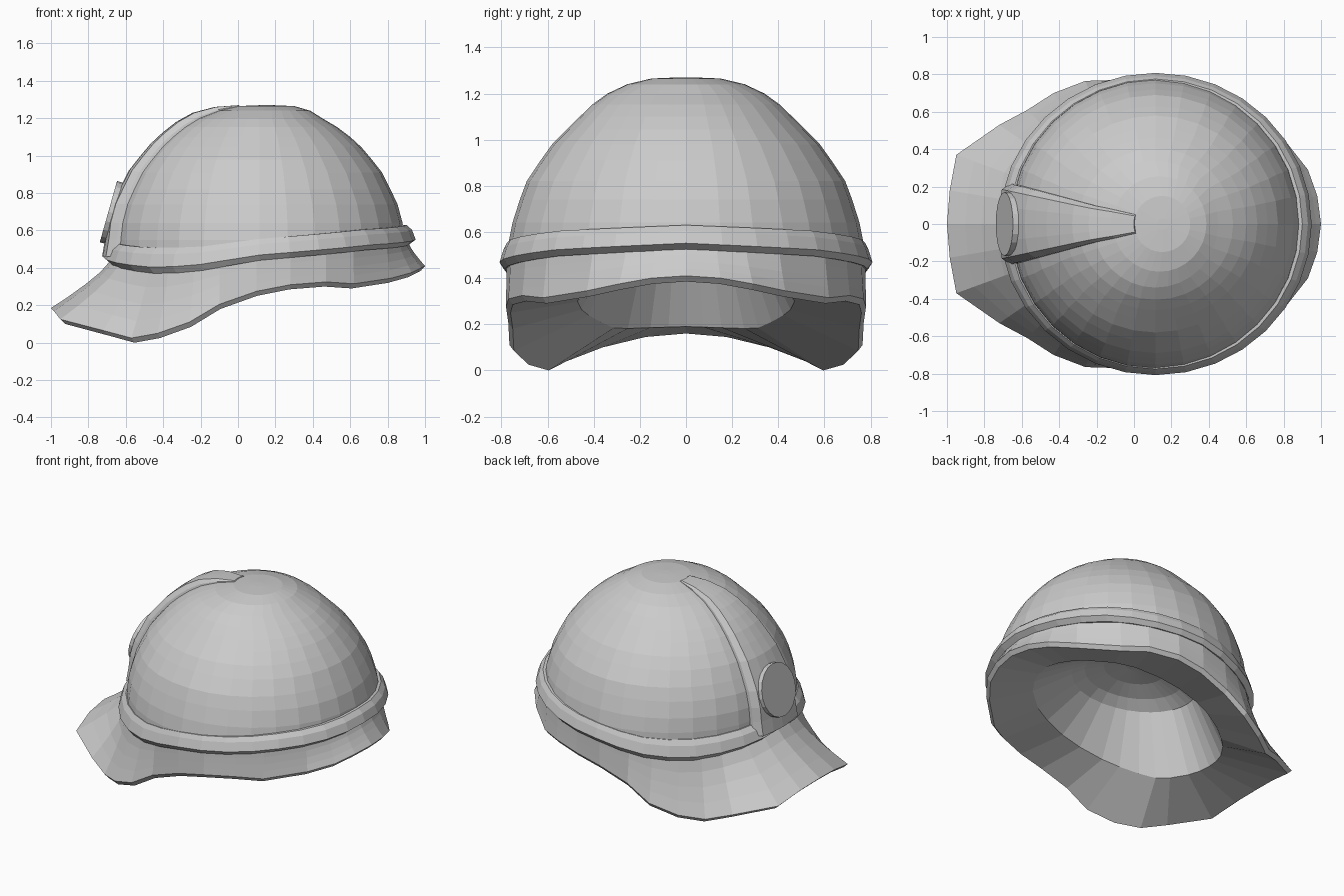
import bpy, bmesh
from math import sin, cos, pi, atan2, degrees, radians, sqrt
from mathutils import Vector

if "Cube" in bpy.data.objects:
    bpy.data.objects.remove(bpy.data.objects["Cube"])

N = 32          # sides around the dome
CX = 0.115      # dome centre
EVEN = [360 * i / N for i in range(N)]


def interp(x, pts):
    """Piecewise linear lookup; pts are (x, value...) sorted by x."""
    if x <= pts[0][0]:
        return pts[0][1:]
    for a, b in zip(pts, pts[1:]):
        if x <= b[0]:
            t = (x - a[0]) / (b[0] - a[0])
            return tuple(p + (q - p) * t for p, q in zip(a[1:], b[1:]))
    return pts[-1][1:]


def loft(name, rows, loop_rows=False, cap_start=False, cap_end=False):
    bm = bmesh.new()
    vs = [[bm.verts.new(p) for p in row] for row in rows]
    n = len(rows[0])
    pairs = list(zip(vs, vs[1:]))
    if loop_rows:
        pairs.append((vs[-1], vs[0]))
    for a, b in pairs:
        for i in range(n):
            j = (i + 1) % n
            bm.faces.new((a[i], a[j], b[j], b[i]))
    if cap_start:
        bm.faces.new(vs[0])
    if cap_end:
        bm.faces.new(vs[-1])
    bmesh.ops.recalc_face_normals(bm, faces=bm.faces)
    me = bpy.data.meshes.new(name)
    bm.to_mesh(me)
    bm.free()
    ob = bpy.data.objects.new(name, me)
    bpy.context.collection.objects.link(ob)
    return ob


def ring(rx, ry, zf, cx=CX, angles=EVEN):
    """zf gets the angle from the brim (0) to the neck (180)."""
    return [Vector((cx + rx * cos(radians(a)), ry * sin(radians(a)), zf(min(a, 360 - a))))
            for a in angles]


# Dome: x radius, y radius, height
profile = [(.78, .775, .45), (.775, .77, .55), (.765, .752, .64), (.738, .72, .74),
           (.70, .69, .82), (.655, .63, .91), (.60, .58, .98), (.545, .515, 1.045),
           (.485, .46, 1.10), (.415, .405, 1.153), (.335, .34, 1.20),
           (.25, .255, 1.24), (.15, .15, 1.265), (.03, .03, 1.27)]


def drift(z):
    return CX + max(0, z - 1.2) * .55


loft("dome", [ring(rx, ry, lambda d, z=z: z, drift(z)) for rx, ry, z in profile], cap_end=True)


# Raised band around the dome base
def band_z(d):
    return interp(d, [(0, .63), (45, .605), (90, .555), (112, .515), (130, .505),
                      (150, .515), (180, .54)])[0]


def band_h(d):
    return interp(d, [(0, .105), (90, .115), (130, .14), (180, .11)])[0]


loft("band", [ring(rx, ry, lambda d, o=o: band_z(d) - o * band_h(d)) for rx, ry, o in
              [(.74, .735, 0), (.785, .775, 0), (.815, .79, .25),
               (.835, .808, .75), (.80, .785, 1), (.74, .735, .95)]], loop_rows=True)

# Skirt rim, front brim to neck guard, one half: x, y, z
rim = [(1.0, 0, .41), (.98, .15, .40), (.93, .29, .375), (.82, .43, .345), (.62, .62, .315),
       (.47, .71, .325), (.28, .77, .31), (.1, .78, .275), (-.1, .77, .205), (-.26, .765, .11),
       (-.43, .70, .05), (-.57, .61, .025), (-.72, .53, .065), (-.95, .37, .125),
       (-.985, .18, .17), (-1.0, 0, .185)]
half = [degrees(atan2(y, x - CX)) for x, y, z in rim]
angles = half + [360 - a for a in half[-2:0:-1]]
rim_ring = [Vector(p) for p in rim] + [Vector((x, -y, z)) for x, y, z in rim[-2:0:-1]]
top_ring = ring(.795, .778, lambda d: band_z(d) - .9 * band_h(d), angles=angles)


def between(t):
    out = []
    for a, b in zip(top_ring, rim_ring):
        h = t ** 1.25
        out.append(Vector((a.x + (b.x - a.x) * h, a.y + (b.y - a.y) * h, a.z + (b.z - a.z) * t)))
    return out


lip = [Vector((CX + (p.x - CX) * .975, p.y * .975, p.z - .025)) for p in rim_ring]


def inner_z(d):
    return interp(d, [(0, .41), (60, .36), (90, .30), (120, .23), (140, .18), (180, .19)])[0]


# Skirt: outside, lip, underside and the shallow conical liner in one shell
rows = [between(t) for t in (0, .25, .5, .75, 1)]
rows += [lip, ring(.65, .47, inner_z, .05, angles)]
rows += [ring(rx, ry, lambda d, z=z: z, .0, angles) for rx, ry, z in
         [(.42, .32, .56), (.33, .26, .61), (.2, .16, .65), (.05, .04, .67)]]
loft("skirt_and_liner", rows, cap_end=True)

# Tapered raised strip down the back
rows = []
for r, ry, z in reversed([(.79, .78, .46)] + profile[1:-1]):
    k = (r - .15) / .64
    w, d = .05 + .165 * k, .005 + .047 * min(1, k * 3)
    row = []
    for f, out in [(-1, -.04), (-1, d * .3), (-.86, d), (-.43, d), (0, d),
                   (.43, d), (.86, d), (1, d * .3), (1, -.04)]:
        y = f * w
        rr = r + out * (.3 + .7 * k)
        row.append(Vector((drift(z) - sqrt(max(rr * rr - y * y, 0)), y, z + out * (1 - k) * .9)))
    rows.append(row)
loft("back_strip", rows, cap_start=True, cap_end=True)

# Round disc on the back strip
axis = Vector((-.96, 0, .27)).normalized()
up = Vector((.27, 0, .96)).normalized()
mid = Vector((-.69, 0, .70))
rows = []
for r, h in [(.17, -.05), (.17, .003)]:
    rows.append([mid + axis * h + up * (r * cos(2 * pi * i / 20)) + Vector((0, r * sin(2 * pi * i / 20), 0))
                 for i in range(20)])
loft("back_disc", rows, cap_start=True, cap_end=True)
